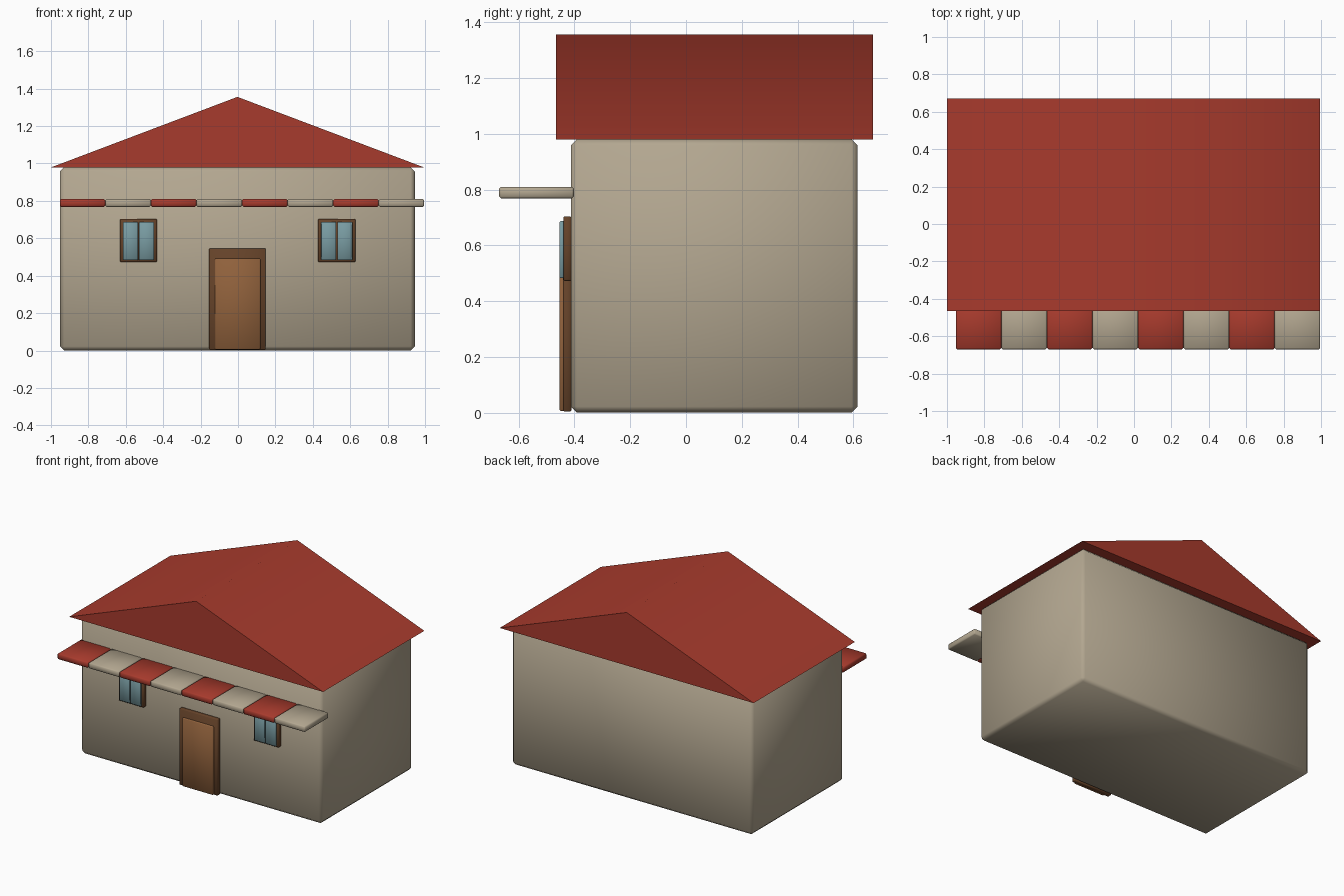
import bpy, bmesh, math

if "Cube" in bpy.data.objects:
    bpy.data.objects.remove(bpy.data.objects["Cube"])


def material(name, rgb):
    m = bpy.data.materials.new(name)
    m.diffuse_color = (*rgb, 1.0)
    m.use_nodes = True
    m.node_tree.nodes["Principled BSDF"].inputs["Base Color"].default_value = m.diffuse_color
    return m


STONE = material("beige_plaster", (0.45, 0.385, 0.28))
RED = material("roof_red", (0.39, 0.043, 0.026))
FRAME = material("dark_wood", (0.13, 0.055, 0.022))
DOOR = material("door_wood", (0.28, 0.12, 0.045))
GLASS = material("window_glass", (0.19, 0.33, 0.36))


def finish(name, bm, mat, bevel):
    bmesh.ops.recalc_face_normals(bm, faces=bm.faces)
    me = bpy.data.meshes.new(name)
    if bevel:
        bmesh.ops.bevel(bm, geom=bm.edges[:], offset=bevel, segments=1,
                        affect='EDGES', profile=0.5)
    bm.to_mesh(me)
    bm.free()
    me.materials.append(mat)
    ob = bpy.data.objects.new(name, me)
    bpy.context.collection.objects.link(ob)
    bpy.ops.object.select_all(action='DESELECT')
    ob.select_set(True)
    bpy.context.view_layer.objects.active = ob
    bpy.ops.object.shade_smooth_by_angle(angle=math.radians(50))
    return ob


def box(name, x, y, z, mat, bevel=0.004):
    """Bevelled box from (min, max) ranges."""
    bm = bmesh.new()
    bmesh.ops.create_cube(bm, size=1)
    for v in bm.verts:
        v.co = [r[0] if c < 0 else r[1] for c, r in zip(v.co, (x, y, z))]
    return finish(name, bm, mat, bevel)


# House body
box("house_body", (-0.951, 0.945), (-0.413, 0.615), (0.0, 0.98), STONE, 0.022)

# Gable roof: triangle profile extruded front to back
bm = bmesh.new()
profile = [(-1.0, 0.979), (0.995, 0.979), (-0.003, 1.356)]
tri = bm.faces.new([bm.verts.new((x, -0.466, z)) for x, z in profile])
ext = bmesh.ops.extrude_face_region(bm, geom=[tri])
for v in ext["geom"]:
    if isinstance(v, bmesh.types.BMVert):
        v.co.y = 0.67
finish("gable_roof", bm, RED, 0)

# Striped awning: alternating slabs
x0, pitch = -0.952, 0.2435
for i in range(8):
    left = x0 + i * pitch
    box(f"awning_stripe_{i + 1}", (left, left + pitch - 0.001), (-0.67, -0.402),
        (0.768, 0.81), STONE if i % 2 else RED, 0.007)

# Door frame and door
box("door_frame", (-0.154, 0.148), (-0.441, -0.411), (0.004, 0.546), FRAME)
box("door", (-0.123, 0.119), (-0.453, -0.434), (0.006, 0.491), DOOR)

# Two windows, each with a frame and two panes
for side, cx in (("left", -0.532), ("right", 0.528)):
    box(f"{side}_window_frame", (cx - 0.099, cx + 0.099), (-0.439, -0.411),
        (0.473, 0.704), FRAME)
    for n, s in (("a", -1), ("b", 1)):
        xs = sorted((cx + s * 0.003, cx + s * 0.083))
        box(f"{side}_window_pane_{n}", xs, (-0.453, -0.437), (0.483, 0.687),
            GLASS, 0.003)
